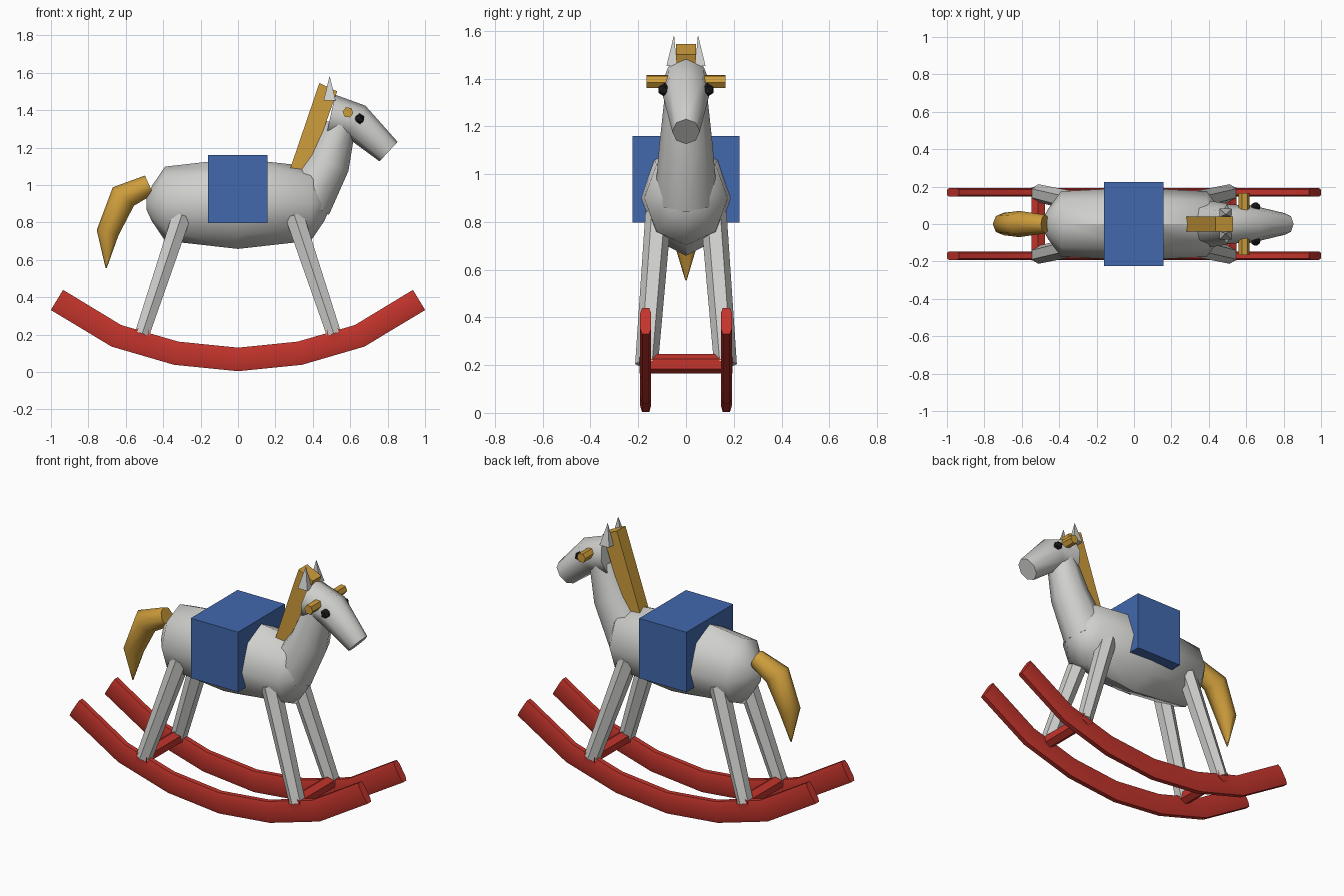
import bpy, bmesh, math
from mathutils import Vector

if "Cube" in bpy.data.objects:
    bpy.data.objects.remove(bpy.data.objects["Cube"])


def material(name, rgb):
    m = bpy.data.materials.new(name)
    m.diffuse_color = (*rgb, 1)
    m.use_nodes = True
    m.node_tree.nodes["Principled BSDF"].inputs["Base Color"].default_value = m.diffuse_color
    return m


GREY = material("light grey", (0.63, 0.63, 0.61))
RED = material("red", (0.55, 0.035, 0.025))
BLUE = material("blue", (0.055, 0.14, 0.42))
GOLD = material("gold", (0.62, 0.34, 0.045))
BLACK = material("black", (0.012, 0.012, 0.012))


def finish(name, bm, mat, smooth=50):
    bmesh.ops.recalc_face_normals(bm, faces=bm.faces)
    me = bpy.data.meshes.new(name)
    bm.to_mesh(me)
    bm.free()
    me.materials.append(mat)
    if smooth:
        me.shade_smooth()
        me.set_sharp_from_angle(angle=math.radians(smooth))
    ob = bpy.data.objects.new(name, me)
    bpy.context.collection.objects.link(ob)
    return ob


def circle(n):
    return [(math.cos(math.tau * k / n), math.sin(math.tau * k / n)) for k in range(n)]


def tube(name, stations, section, mat):
    """Loft a section along stations (x, y, z, radius in side plane, radius along y)."""
    bm = bmesh.new()
    rings = []
    last = len(stations) - 1
    for i, (x, y, z, rn, ry) in enumerate(stations):
        a, b = stations[max(i - 1, 0)], stations[min(i + 1, last)]
        t = Vector((b[0] - a[0], 0, b[2] - a[2])).normalized()
        n = Vector((-t.z, 0, t.x))
        rings.append([bm.verts.new(Vector((x, y + u * ry, z)) + n * v * rn)
                      for u, v in section])
    for r, s in zip(rings, rings[1:]):
        for k in range(len(r)):
            j = (k + 1) % len(r)
            bm.faces.new((r[k], r[j], s[j], s[k]))
    bm.faces.new(rings[0])
    bm.faces.new(rings[-1])
    return finish(name, bm, mat)


def slab(name, outline, half, mat):
    """Extrude a side-view outline symmetrically across y."""
    bm = bmesh.new()
    f = bm.faces.new([bm.verts.new((x, -half, z)) for x, z in outline])
    new = bmesh.ops.extrude_face_region(bm, geom=[f])["geom"]
    bmesh.ops.translate(bm, vec=(0, 2 * half, 0),
                        verts=[v for v in new if isinstance(v, bmesh.types.BMVert)])
    return finish(name, bm, mat, 0)


def crossbar(name, x, z, r, half, mat, turn=0.0):
    """Six-sided bar along y."""
    outline = [(x + r * math.cos(turn + math.tau * k / 6),
                z + r * math.sin(turn + math.tau * k / 6)) for k in range(6)]
    return slab(name, outline, half, mat)


# body
tube("body", [(-.49, 0, .9, .03, .025), (-.46, 0, .9, .095, .08), (-.39, 0, .9, .198, .175),
              (0, 0, .9, .242, .195),
              (.39, 0, .9, .198, .175), (.46, 0, .9, .095, .08), (.49, 0, .9, .03, .025)],
     circle(8), GREY)

# neck and head
tube("neck", [(.365, 0, .91, .14, .13), (.485, 0, 1.12, .115, .112), (.545, 0, 1.32, .085, .09)],
     circle(8), GREY)
tube("head", [(.495, 0, 1.37, .115, .105), (.63, 0, 1.34, .098, .1), (.805, 0, 1.178, .071, .058)],
     circle(8), GREY)

# saddle block
slab("saddle", [(-.16, .797), (.157, .797), (.157, 1.16), (-.16, 1.16)], .224, BLUE)

# mane and tail
slab("mane", [(.28, 1.09), (.37, 1.05), (.53, 1.5), (.435, 1.545)], .041, GOLD)
tube("tail", [(-.475, 0, 1.0, .055, .05), (-.613, 0, .938, .075, .07),
              (-.697, 0, .745, .06, .06), (-.705, 0, .555, .003, .003)], circle(8), GOLD)

# handle through the head
crossbar("handle", .588, 1.388, .029, .165, GOLD, math.radians(-8))

for sy, side in ((-1, "right"), (1, "left")):
    # ears
    bm = bmesh.new()
    base = [bm.verts.new((.49 + dx, sy * (.06 + dy), 1.452))
            for dx, dy in ((-.032, -.022), (.032, -.022), (.032, .022), (-.032, .022))]
    tip = bm.verts.new((.49, sy * .05, 1.583))
    bm.faces.new(base)
    for k in range(4):
        bm.faces.new((base[k], base[(k + 1) % 4], tip))
    finish(side + "_ear", bm, GREY, 0)

    # eyes
    bm = bmesh.new()
    bmesh.ops.create_icosphere(bm, subdivisions=1, radius=.029)
    bmesh.ops.translate(bm, verts=bm.verts, vec=(.65, sy * .09, 1.353))
    finish(side + "_eye", bm, BLACK, 0)

    # rockers: rounded upright bar along a shallow arc
    half_arc = [(.33, .1), (.65, .193), (.968, .385)]
    path = [(-x, z) for x, z in reversed(half_arc)] + [(0, .067)] + half_arc
    bar = [(1, .6), (.65, 1), (-.65, 1), (-1, .6), (-1, -.6), (-.65, -1), (.65, -1), (1, -.6)]
    tube(side + "_rocker", [(x, sy * .169, z, .063, .023) for x, z in path], bar, RED)

    # legs
    for sx, end in ((-1, "back"), (1, "front")):
        tube(f"{end}_{side}_leg", [(sx * .3, sy * .115, .84, .057, .055),
                                   (sx * .512, sy * .165, .205, .045, .048)], circle(6), GREY)

# foot bars joining the rockers
for sx, end in ((-1, "back"), (1, "front")):
    crossbar(end + "_foot_bar", sx * .512, .205, .041, .195, RED, math.pi / 6)
